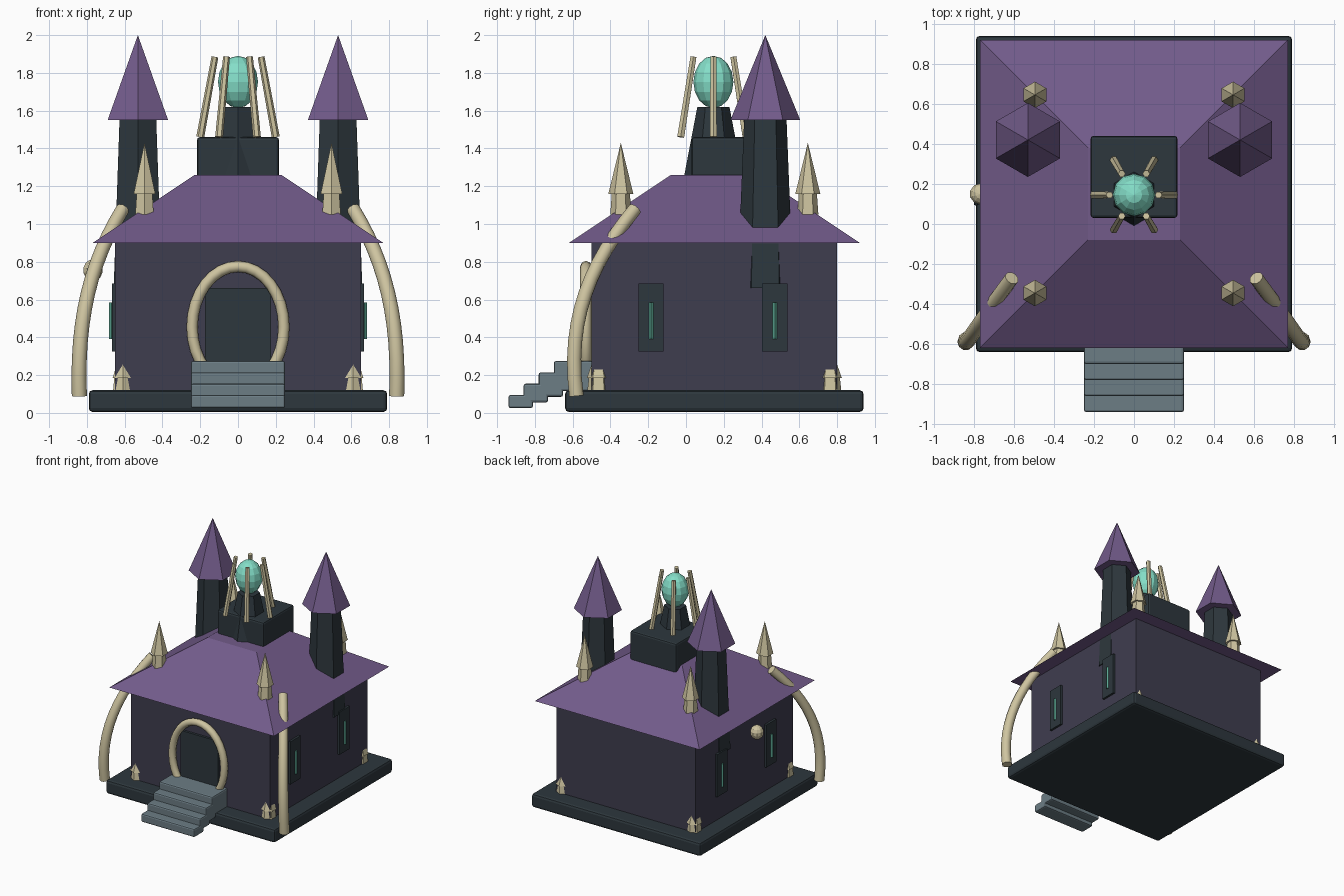
import bpy, bmesh, math
from mathutils import Vector

if "Cube" in bpy.data.objects:
    bpy.data.objects.remove(bpy.data.objects["Cube"])


def material(name, rgb):
    m = bpy.data.materials.new(name)
    lin = [((c / 255 + 0.055) / 1.055) ** 2.4 for c in rgb]
    m.diffuse_color = (*lin, 1)
    m.use_nodes = True
    m.node_tree.nodes["Principled BSDF"].inputs["Base Color"].default_value = m.diffuse_color
    return m


PURPLE = material("roof purple", (114, 91, 138))
WALL = material("wall slate", (63, 61, 79))
DARK = material("dark stone", (45, 55, 61))
BONE = material("bone", (206, 196, 160))
STEP = material("step grey", (108, 125, 133))
TEAL = material("glowing teal", (132, 222, 200))
GLASS = material("window teal", (90, 165, 145))


def finish(name, bm, mat, smooth=False):
    bmesh.ops.recalc_face_normals(bm, faces=bm.faces)
    me = bpy.data.meshes.new(name)
    bm.to_mesh(me)
    bm.free()
    me.materials.append(mat)
    if smooth:
        for p in me.polygons:
            p.use_smooth = True
    ob = bpy.data.objects.new(name, me)
    bpy.context.collection.objects.link(ob)
    return ob


def loft(name, rings, mat, smooth=False):
    """Skin a list of equal point rings and cap both ends."""
    bm = bmesh.new()
    loops = [[bm.verts.new(p) for p in r] for r in rings]
    n = len(loops[0])
    for a, b in zip(loops, loops[1:]):
        for i in range(n):
            j = (i + 1) % n
            bm.faces.new((a[i], a[j], b[j], b[i]))
    bm.faces.new(loops[0])
    bm.faces.new(loops[-1])
    bmesh.ops.remove_doubles(bm, verts=bm.verts, dist=0.0002)
    return finish(name, bm, mat, smooth)


def box(name, x, y, z, mat, bevel=0.0):
    """Box between (min, max) pairs."""
    rings = [[(x[0], y[0], h), (x[1], y[0], h), (x[1], y[1], h), (x[0], y[1], h)] for h in z]
    ob = loft(name, rings, mat)
    if bevel:
        mod = ob.modifiers.new("soft edges", 'BEVEL')
        mod.width, mod.segments = bevel, 2
    return ob


def turned(name, cx, cy, profile, mat, sides=6):
    """Stack of regular polygons (radius, height), one corner facing +y."""
    rings = []
    for r, z in profile:
        r = max(r, 0.00005)
        rings.append([(cx + r * math.sin(2 * math.pi * i / sides),
                       cy + r * math.cos(2 * math.pi * i / sides), z) for i in range(sides)])
    return loft(name, rings, mat)


def tube(name, pts, radii, mat, sides=8, smooth=True):
    """Round tube following a list of points."""
    pts = [Vector(p) for p in pts]
    rings = []
    for k, p in enumerate(pts):
        t = (pts[min(k + 1, len(pts) - 1)] - pts[max(k - 1, 0)]).normalized()
        ref = Vector((0, 1, 0)) if abs(t.y) < 0.9 else Vector((1, 0, 0))
        u = t.cross(ref).normalized()
        v = t.cross(u)
        rings.append([p + radii[k] * (u * math.cos(a) + v * math.sin(a))
                      for a in (2 * math.pi * i / sides for i in range(sides))])
    ob = loft(name, rings, mat, smooth)
    if smooth:
        bpy.ops.object.select_all(action='DESELECT')
        ob.select_set(True)
        bpy.context.view_layer.objects.active = ob
        bpy.ops.object.shade_smooth_by_angle(angle=math.radians(50))
    return ob


def ball(name, centre, scale, mat, u=12, v=8):
    bm = bmesh.new()
    bmesh.ops.create_uvsphere(bm, u_segments=u, v_segments=v, radius=1)
    bmesh.ops.scale(bm, vec=scale, verts=bm.verts)
    bmesh.ops.translate(bm, vec=centre, verts=bm.verts)
    return finish(name, bm, mat)


# Plinth and house body
box("plinth", (-0.79, 0.79), (-0.64, 0.94), (0.005, 0.12), DARK, 0.02)
box("house_body", (-0.65, 0.65), (-0.50, 0.80), (0.11, 0.91), WALL)

# Hipped roof with flat top
eave = [(-0.77, -0.62, 0.9), (0.77, -0.62, 0.9), (0.77, 0.92, 0.9), (-0.77, 0.92, 0.9)]
deck = [(-0.23, -0.08, 1.26), (0.23, -0.08, 1.26), (0.23, 0.38, 1.26), (-0.23, 0.38, 1.26)]
loft("main_roof", [eave, deck], PURPLE)

# Front steps
for i in range(4):
    y = -0.94 + 0.08 * i
    back = -0.49 if i == 3 else y + 0.13
    box("step", (-0.25, 0.25), (y, back), (0.025 + 0.03 * i, 0.095 + 0.06 * i), STEP, 0.012)

# Door and bone arch
box("door", (-0.175, 0.175), (-0.52, -0.49), (0.12, 0.66), DARK)
bm = bmesh.new()
N, M = 32, 8
grid = []
for i in range(N):
    a = 2 * math.pi * i / N
    ring = []
    for j in range(M):
        b = 2 * math.pi * j / M
        k = 0.03 * math.cos(b)
        ring.append(bm.verts.new(((0.243 + k) * math.cos(a), -0.53 + 0.03 * math.sin(b),
                                  0.455 + (0.32 + k) * math.sin(a))))
    grid.append(ring)
for i in range(N):
    for j in range(M):
        bm.faces.new((grid[i][j], grid[(i + 1) % N][j],
                      grid[(i + 1) % N][(j + 1) % M], grid[i][(j + 1) % M]))
finish("door_arch", bm, BONE, True)

for s in (-1, 1):
    # Side windows with thin glowing slits
    for y in (-0.185, 0.47):
        box("window_frame", sorted((s * 0.64, s * 0.668)), (y - 0.067, y + 0.067), (0.325, 0.685), DARK)
        turned("window_slit", s * 0.67, y, [(0.012, 0.39), (0.012, 0.585)], GLASS, 4)

    # Hexagonal towers with pointed roofs
    turned("tower", s * 0.53, 0.42, [(0.148, 0.66), (0.112, 1.56)], DARK)
    turned("tower_roof", s * 0.53, 0.42, [(0.185, 1.55), (0, 2.0)], PURPLE)

    # Roof spires and small corner spikes
    for y in (-0.345, 0.645):
        turned("roof_spire", s * 0.495, y, [(0.056, 1.05), (0.048, 1.16), (0.066, 1.16), (0, 1.43)], BONE)
    for y in (-0.463, 0.763):
        turned("corner_spike", s * 0.61, y, [(0.06, 0.11), (0.052, 0.185), (0.062, 0.185), (0, 0.36)], BONE)

    # Great ribs curving from the plinth corners over the eaves
    ctrl = [Vector((s * x, y, z)) for x, y, z in
            ((0.84, -0.58, 0.09), (0.855, -0.635, 0.5), (0.78, -0.5, 0.80), (0.61, -0.27, 1.08))]
    path, radii = [], []
    for i in range(13):
        t = i / 12
        q = 1 - t
        path.append(q**3 * ctrl[0] + 3*q*q*t * ctrl[1] + 3*q*t*t * ctrl[2] + t**3 * ctrl[3])
        radii.append(0.04 - 0.004 * t)
    tube("corner_rib", path, radii, BONE, 10)

# Rooftop block, pedestal and orb
CY = 0.145
box("rooftop_block", (-0.217, 0.217), (0.03, 0.44), (1.16, 1.46), DARK, 0.015)
turned("orb_pedestal", 0, CY, [(0.165, 1.2), (0.085, 1.62)], DARK)
ball("orb", (0, CY, 1.752), (0.106, 0.106, 0.138), TEAL)

# Six bone claws leaning in around the orb
for i in range(6):
    a = i * math.pi / 3
    c, s = math.cos(a), math.sin(a)
    tube("orb_claw", [(0.2 * c, CY + 0.2 * s, 1.46), (0.122 * c, CY + 0.122 * s, 1.885)],
         [0.021, 0.018], BONE, 6, False)

# Small skull hung at the left side
ball("skull", (-0.768, 0.15, 0.755), (0.054, 0.054, 0.058), BONE, 10, 7)
for dx in (-0.02, 0.02):
    ball("skull_eye", (-0.768 + dx, 0.102, 0.76), (0.012, 0.012, 0.012), DARK, 6, 4)
